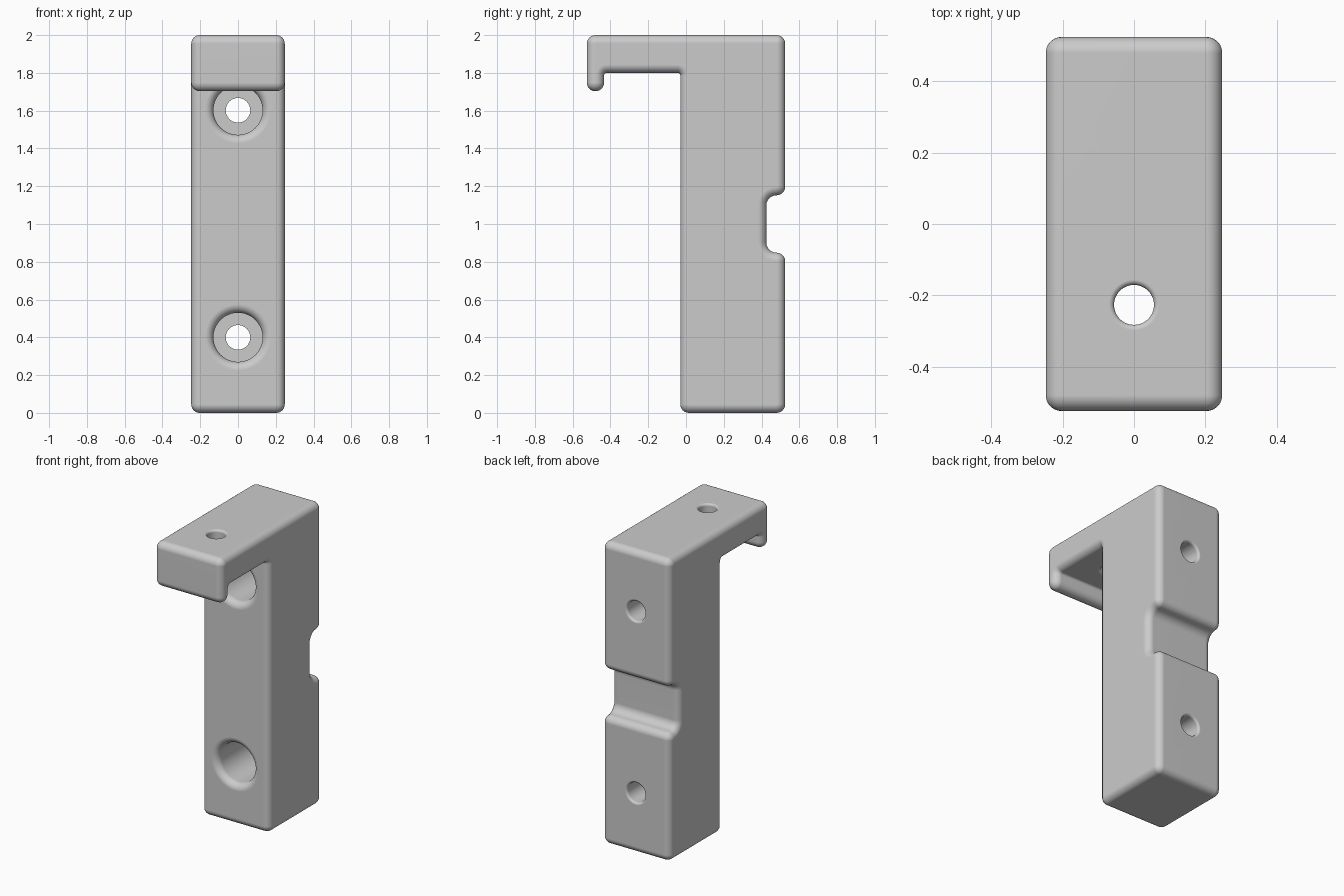
import bpy, bmesh
from math import sin, cos, pi
from mathutils import Vector

if "Cube" in bpy.data.objects:
    bpy.data.objects.remove(bpy.data.objects["Cube"])

HALF_WIDTH = 0.2475
R = 0.045          # rounding of outer corners
EDGE = 0.0445      # rounding of the side rims
SMALL = 0.015      # tight inner fillets and small hole rims
STEPS = 6

grey = bpy.data.materials.new("light grey")
grey.use_nodes = True
grey.diffuse_color = (0.6, 0.6, 0.6, 1)
grey.node_tree.nodes["Principled BSDF"].inputs["Base Color"].default_value = (0.6, 0.6, 0.6, 1)

# Side outline (y, z, corner radius), counter-clockwise
OUTLINE = [
    (-0.03, 0, R), (0.525, 0, R),
    (0.525, 0.848, R), (0.425, 0.848, 0.054),      # rear notch
    (0.425, 1.152, 0.054), (0.525, 1.152, R),
    (0.525, 2, R), (-0.525, 2, R),                 # arm top
    (-0.525, 1.703, R), (-0.434, 1.703, R),        # hanging lip
    (-0.434, 1.8, SMALL), (-0.03, 1.8, SMALL),
]


def rounded_outline(inset):
    """Outline with filleted right-angle corners, shrunk by inset."""
    points = []
    for i, (y, z, radius) in enumerate(OUTLINE):
        p = Vector((y, z))
        a = (p - Vector(OUTLINE[i - 1][:2])).normalized()
        b = (Vector(OUTLINE[(i + 1) % len(OUTLINE)][:2]) - p).normalized()
        p += inset * Vector((-a.y - b.y, a.x + b.x))
        convex = a.x * b.y - a.y * b.x > 0
        r = radius - inset if convex else radius + inset
        centre = p + (b - a) * r
        for s in range(STEPS + 1):
            t = s / STEPS * pi / 2
            points.append(centre + r * (a * sin(t) - b * cos(t)))
    return points


def bridge(bm, rings):
    """Skin a list of vertex rings and cap both ends."""
    for low, high in zip(rings, rings[1:]):
        n = len(low)
        for i in range(n):
            j = (i + 1) % n
            bm.faces.new((low[i], low[j], high[j], high[i]))
    bm.faces.new(rings[0])
    bm.faces.new(rings[-1])
    bmesh.ops.recalc_face_normals(bm, faces=bm.faces)


def finish(bm, name):
    mesh = bpy.data.meshes.new(name)
    bm.to_mesh(mesh)
    bm.free()
    obj = bpy.data.objects.new(name, mesh)
    bpy.context.collection.objects.link(obj)
    mesh.materials.append(grey)
    return obj


def rim(position, radius, size, direction):
    """Quarter-round flare opening onto a surface at position."""
    arc = [(position - direction * size * (1 - sin(t)), radius + size * (1 - cos(t)))
           for t in (s / STEPS * pi / 2 for s in range(STEPS + 1))]
    return arc + [(position + direction * 0.05, radius + size)]


def lathe(name, profile, place):
    """Turned cutter; profile is (along, radius), place maps to 3D."""
    bm = bmesh.new()
    sides = 48
    rings = [[bm.verts.new(place(along, r * cos(2 * pi * k / sides), r * sin(2 * pi * k / sides)))
              for k in range(sides)] for along, r in profile]
    bridge(bm, rings)
    obj = finish(bm, name)
    obj.hide_render = True
    return obj


# Hook body: side outline carried across the width with rounded rims
bm = bmesh.new()
layers = []
for s in range(STEPS + 1):
    t = s / STEPS * pi / 2
    layers.append((HALF_WIDTH - EDGE * (1 - cos(t)), EDGE * (1 - sin(t))))
layers = [(-x, d) for x, d in layers[::-1]] + layers
layers = sorted(set(layers))
rings = [[bm.verts.new((x, p.x, p.y)) for p in rounded_outline(d)] for x, d in layers]
bridge(bm, rings)
body = finish(bm, "hook_body")

# Screw holes: wide counterbore in front, narrow bore out the back
cutters = []
bore = rim(-0.03, 0.13, R, -1)[::-1] + [(0.34, 0.13), (0.34, 0.065)] + rim(0.525, 0.065, SMALL, 1)
for name, height in (("lower_screw_hole", 0.4), ("upper_screw_hole", 1.602)):
    cutters.append(lathe(name, bore, lambda v, a, b, h=height: (a, v, h + b)))

# Vertical hole through the arm
shaft = rim(1.8, 0.056, SMALL, -1)[::-1] + rim(2, 0.056, SMALL, 1)
cutters.append(lathe("arm_hole", shaft, lambda v, a, b: (a, b - 0.227, v)))

bpy.ops.object.select_all(action='DESELECT')
body.select_set(True)
bpy.context.view_layer.objects.active = body
for cutter in cutters:
    mod = body.modifiers.new(cutter.name, 'BOOLEAN')
    mod.operation = 'DIFFERENCE'
    mod.solver = 'EXACT'
    mod.object = cutter
    bpy.ops.object.modifier_apply(modifier=mod.name)
    bpy.data.objects.remove(cutter)

# Smooth rounded edges while keeping the broad faces flat
bpy.ops.object.shade_smooth_by_angle(angle=pi / 6)
weighted = body.modifiers.new("flat_faces", 'WEIGHTED_NORMAL')
weighted.keep_sharp = True
